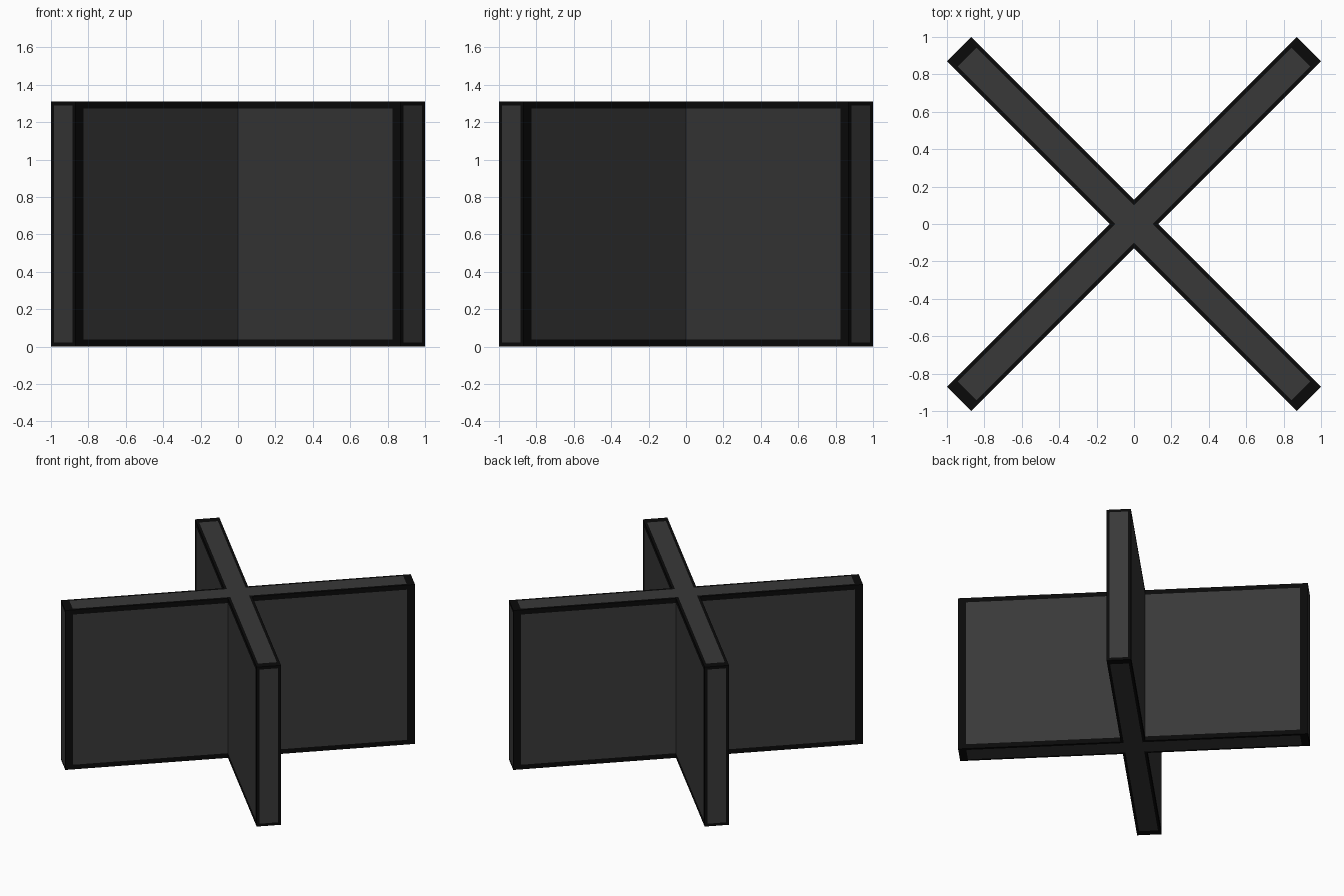
import bpy, bmesh
from math import radians
from mathutils import Matrix

if "Cube" in bpy.data.objects:
    bpy.data.objects.remove(bpy.data.objects["Cube"])

L, W, H = 1.322, 0.092, 1.31      # arm half length, half thickness, height
END, SIDE = 0.06, 0.021           # border widths along arm ends and long edges
FACE_Z, CAP_Z = 0.038, 0.022      # border heights on broad faces and end caps


def material(name, v):
    m = bpy.data.materials.new(name)
    m.diffuse_color = (v, v, v, 1)
    m.use_nodes = True
    m.node_tree.nodes["Principled BSDF"].inputs["Base Color"].default_value = m.diffuse_color
    return m


# Plus-shaped outline extruded upward
bm = bmesh.new()
quarter = [(L, -W), (L, W), (W, W)]
outline = []
for i in range(4):
    for x, y in quarter:
        for _ in range(i):
            x, y = -y, x
        outline.append(bm.verts.new((x, y, 0)))
base = bm.faces.new(outline)
ext = bmesh.ops.extrude_face_region(bm, geom=[base])
bmesh.ops.translate(bm, vec=(0, 0, H),
                    verts=[g for g in ext["geom"] if isinstance(g, bmesh.types.BMVert)])


# Cut lines that bound the dark edge borders
def cut(axis, at):
    co, no = [0, 0, 0], [0, 0, 0]
    co[axis], no[axis] = at, 1
    bmesh.ops.bisect_plane(bm, geom=bm.verts[:] + bm.edges[:] + bm.faces[:],
                           plane_co=co, plane_no=no, dist=1e-5)


for axis in (0, 1):
    for d in (L - END, W, W - SIDE):
        cut(axis, d)
        cut(axis, -d)
for b in (FACE_Z, CAP_Z):
    cut(2, b)
    cut(2, H - b)
bmesh.ops.recalc_face_normals(bm, faces=bm.faces[:])

# Dark borders on every face, plain grey inside
for f in bm.faces:
    c = f.calc_center_median()
    far, near = max(abs(c.x), abs(c.y)), min(abs(c.x), abs(c.y))
    zgap = min(c.z, H - c.z)
    if abs(f.normal.z) > 0.5:                 # top and bottom
        dark = far > L - END or near > W - SIDE
    elif far > L - 0.001:                     # end caps
        dark = near > W - SIDE or zgap < CAP_Z
    else:                                     # broad faces
        dark = far > L - END or zgap < FACE_Z
    f.material_index = int(dark)

# Turn the cross onto the diagonals
bm.transform(Matrix.Rotation(radians(45), 4, 'Z'))
mesh = bpy.data.meshes.new("crossed_panels")
bm.to_mesh(mesh)
bm.free()
mesh.materials.append(material("dark_grey", 0.04))
mesh.materials.append(material("black_border", 0.003))
obj = bpy.data.objects.new("crossed_panels", mesh)
bpy.context.collection.objects.link(obj)
